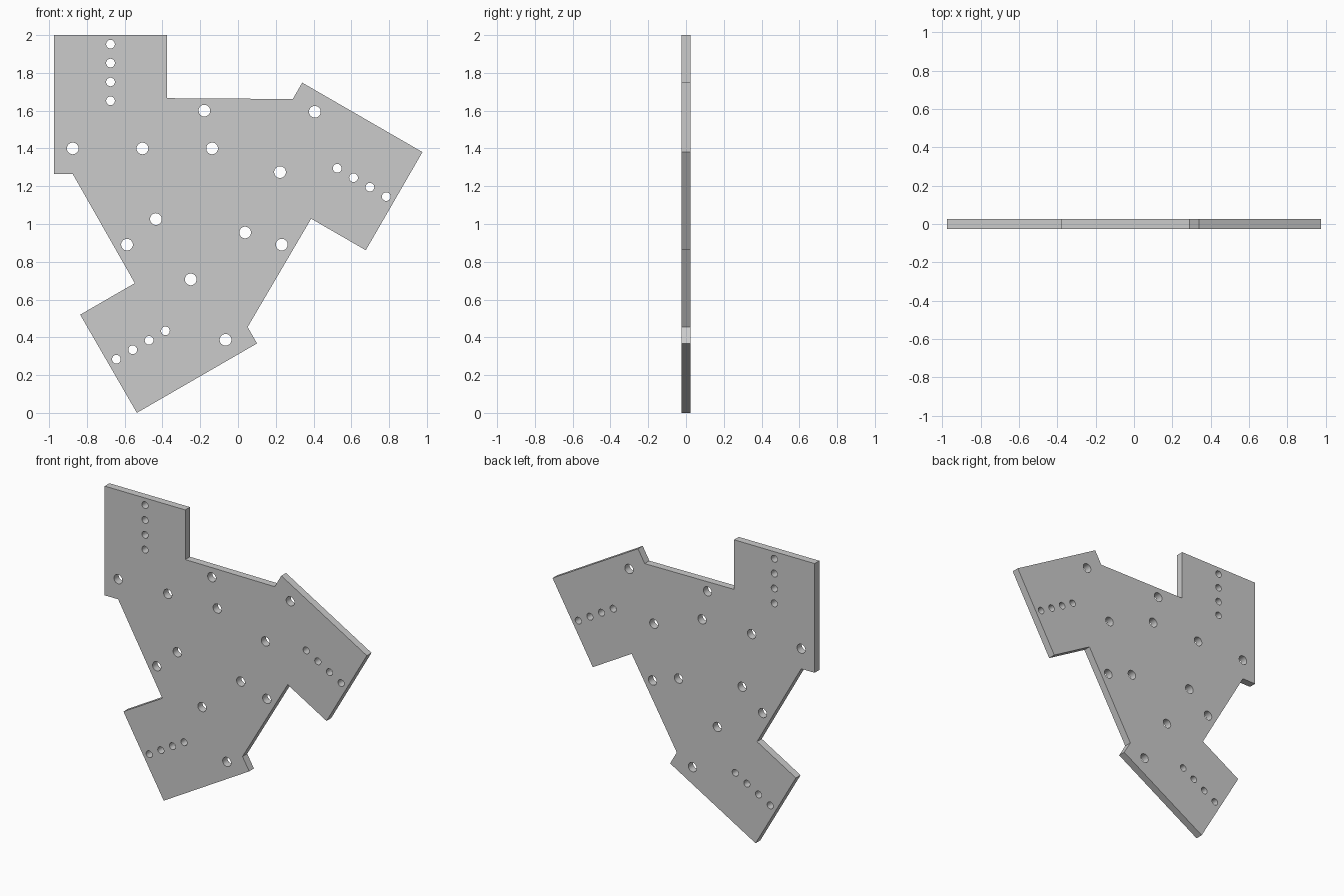
import bpy, bmesh
from math import cos, sin, pi, radians

if "Cube" in bpy.data.objects:
    bpy.data.objects.remove(bpy.data.objects["Cube"])

CX, CZ = -0.178, 1.127      # centre of three-fold symmetry
HALF = 0.025                # half thickness

# One third of the outline and its holes, relative to the centre
ARM = [(-0.697, 0.138), (-0.797, 0.138), (-0.797, 0.873), (-0.197, 0.873), (-0.197, 0.539)]
BIG = [(-0.697, 0.273), (-0.328, 0.273), (0.041, 0.273), (0.0, 0.473)]
SMALL = [(-0.497, 0.525 + 0.1 * i) for i in range(4)]


def turn(p, k):
    a = radians(-120 * k)
    return (CX + p[0] * cos(a) - p[1] * sin(a), CZ + p[0] * sin(a) + p[1] * cos(a))


def add_loop(curve, pts):
    s = curve.splines.new('POLY')
    s.points.add(len(pts) - 1)
    for sp, (x, z) in zip(s.points, pts):
        sp.co = (x, z, 0, 1)
    s.use_cyclic_u = True


def circle(c, r, n=32):
    return [(c[0] + r * cos(2 * pi * i / n), c[1] + r * sin(2 * pi * i / n)) for i in range(n)]


# Plate profile with round holes, filled and extruded
curve = bpy.data.curves.new('three_arm_plate', 'CURVE')
curve.dimensions = '2D'
curve.fill_mode = 'BOTH'
curve.extrude = HALF
add_loop(curve, [turn(p, k) for k in range(3) for p in ARM])
for k in range(3):
    for holes, r in ((BIG, 0.031), (SMALL, 0.023)):
        for h in holes:
            add_loop(curve, circle(turn(h, k), r))

plate = bpy.data.objects.new('three_arm_plate', curve)
bpy.context.collection.objects.link(plate)
plate.rotation_euler = (pi / 2, 0, 0)
bpy.context.view_layer.objects.active = plate
plate.select_set(True)
bpy.ops.object.convert(target='MESH')
plate = bpy.context.object

# Weld caps to walls and shade the hole walls smooth
bm = bmesh.new()
bm.from_mesh(plate.data)
bmesh.ops.remove_doubles(bm, verts=bm.verts, dist=1e-5)
bmesh.ops.recalc_face_normals(bm, faces=bm.faces)
bm.to_mesh(plate.data)
bm.free()
bpy.ops.object.shade_smooth_by_angle(angle=radians(30))
